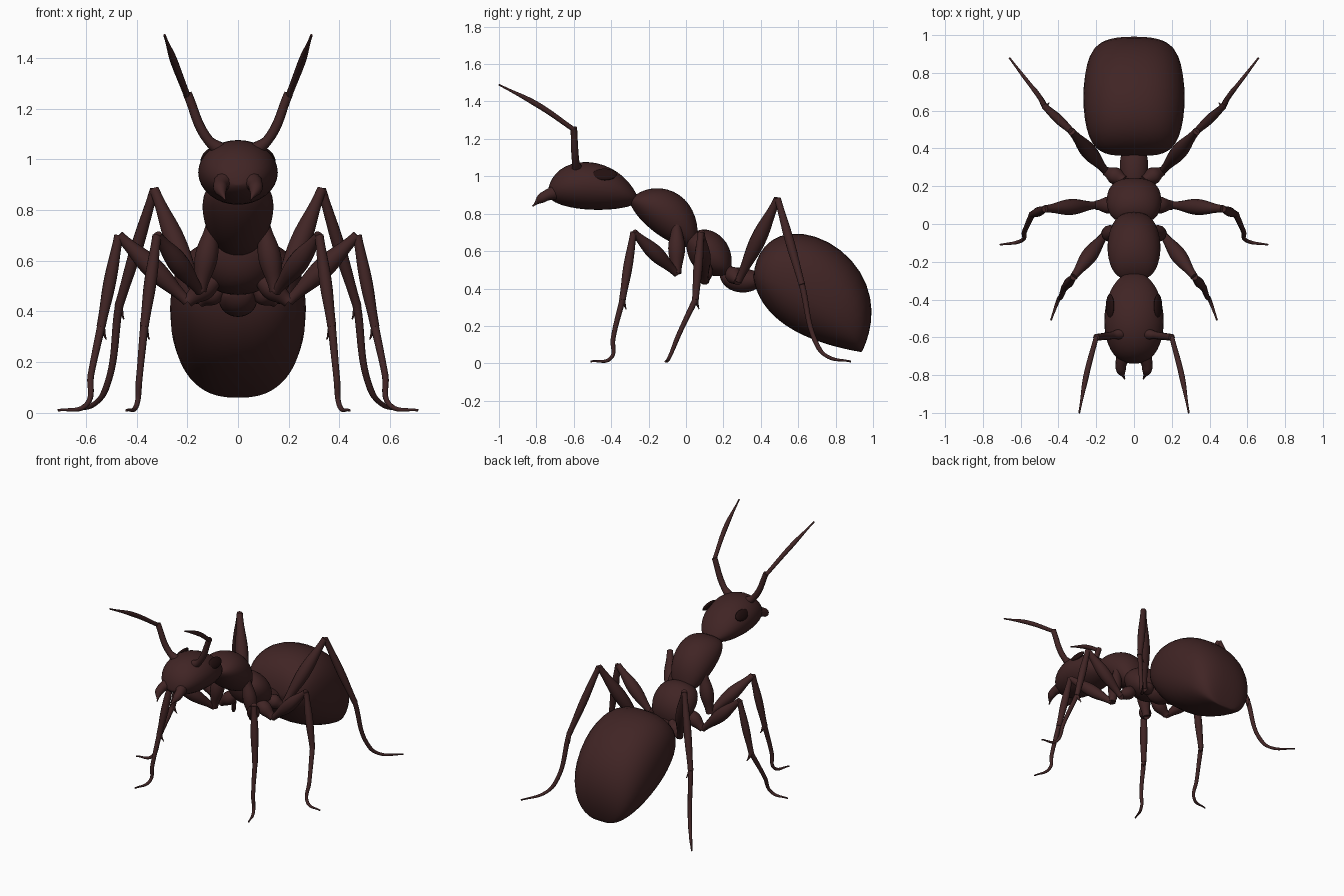
import bpy, bmesh, math
from mathutils import Vector

cube = bpy.data.objects.get("Cube")
if cube:
    bpy.data.objects.remove(cube, do_unlink=True)


def material(name, rgb):
    mat = bpy.data.materials.new(name)
    mat.use_nodes = True
    mat.diffuse_color = (*rgb, 1)
    bsdf = mat.node_tree.nodes["Principled BSDF"]
    bsdf.inputs["Base Color"].default_value = mat.diffuse_color
    return mat


BROWN = material("dark red brown", (0.052, 0.018, 0.018))
EYE_BROWN = material("blackish brown", (0.016, 0.005, 0.005))
SIDES, RINGS = 32, 24


def bezier(points, t):
    """Point on the curve with the given control points."""
    while len(points) > 1:
        points = [a.lerp(b, t) for a, b in zip(points, points[1:])]
    return points[0]


def signed_power(value, exponent):
    return math.copysign(abs(value) ** exponent, value)


def segment(name, start, end, back, belly, width, fullness, roundness=1):
    """Body segment spanned between a back curve and a belly curve (y, z)."""
    def outline(handles):
        return [Vector((0, *p)) for p in (start, *handles, end)]

    back, belly = outline(back), outline(belly)
    bm = bmesh.new()
    loops = []
    for k in range(1, RINGS):
        t = (1 - math.cos(math.pi * k / RINGS)) / 2
        top, bottom = bezier(back, t), bezier(belly, t)
        up = (top - bottom) / 2
        out = Vector((width * (4 * t * (1 - t)) ** fullness, 0, 0))
        loop = []
        for i in range(SIDES):
            a = math.tau * i / SIDES
            loop.append(bm.verts.new(
                (top + bottom) / 2
                + out * signed_power(math.cos(a), roundness)
                + up * signed_power(math.sin(a), roundness)))
        loops.append(loop)
    for a, b in zip(loops, loops[1:]):
        for i in range(SIDES):
            bm.faces.new((a[i - 1], a[i], b[i], b[i - 1]))
    bm.faces.new(loops[0])
    bm.faces.new(loops[-1])
    bmesh.ops.recalc_face_normals(bm, faces=bm.faces)
    for face in bm.faces:
        face.smooth = True
    mesh = bpy.data.meshes.new(name)
    bm.to_mesh(mesh)
    bm.free()
    mesh.materials.append(BROWN)
    bpy.context.collection.objects.link(bpy.data.objects.new(name, mesh))


def limb(name, points, radii):
    """Tapered tube through the points, made on both sides."""
    for side, sign in (("left", 1), ("right", -1)):
        curve = bpy.data.curves.new(name, "CURVE")
        curve.dimensions = "3D"
        curve.bevel_depth = 1
        curve.use_fill_caps = True
        spline = curve.splines.new("BEZIER")
        spline.radius_interpolation = "EASE"
        spline.bezier_points.add(len(points) - 1)
        for knot, (x, y, z), radius in zip(spline.bezier_points, points, radii):
            knot.co = (x * sign, y, z)
            knot.radius = radius
            knot.handle_left_type = knot.handle_right_type = "AUTO"
        curve.materials.append(BROWN)
        ob = bpy.data.objects.new(side + "_" + name, curve)
        bpy.context.collection.objects.link(ob)
        bpy.ops.object.select_all(action="DESELECT")
        ob.select_set(True)
        bpy.context.view_layer.objects.active = ob
        bpy.ops.object.convert(target="MESH")
        bpy.ops.object.shade_smooth_by_angle(angle=math.radians(60))


def bone(name, start, end, thin, thick):
    """Straight limb part that swells in the middle."""
    start, end = Vector(start), Vector(end)
    limb(name, (start, start.lerp(end, 0.5), end), (thin, thick, thin))


def leg(name, hip, elbow, knee, shin_end, *foot):
    bone(name + "_coxa", hip, elbow, 0.025, 0.045)
    bone(name + "_femur", elbow, knee, 0.02, 0.042)
    bone(name + "_shin", knee, shin_end, 0.018, 0.025)
    limb(name + "_foot", (shin_end, *foot), (0.016, 0.013, 0.01, 0.005))
    # Small spur at the end of the shin
    root = Vector(shin_end)
    tip = root + Vector((-0.02, 0.02, -0.05))
    limb(name + "_spur", (root, tip), (0.014, 0.003))


# Body from front to back
segment("head", start=(-0.74, 0.9), end=(-0.25, 0.87),
        back=((-0.73, 1.14), (-0.35, 1.14)),
        belly=((-0.7, 0.8), (-0.3, 0.8)), width=0.157, fullness=0.8)
segment("front_thorax", start=(-0.3, 0.87), end=(0.06, 0.62),
        back=((-0.2, 1), (0.1, 0.95)),
        belly=((-0.3, 0.8), (-0.1, 0.6)), width=0.14, fullness=0.6)
segment("rear_thorax", start=(0, 0.66), end=(0.23, 0.47),
        back=((0.1, 0.8), (0.3, 0.65)),
        belly=((0, 0.5), (0.1, 0.45)), width=0.145, fullness=0.5)
segment("waist", start=(0.18, 0.47), end=(0.42, 0.46),
        back=((0.2, 0.55), (0.4, 0.5)),
        belly=((0.2, 0.35), (0.4, 0.35)), width=0.075, fullness=0.5)
segment("abdomen", start=(0.36, 0.46), end=(0.94, 0.06),
        back=((0.4, 0.95), (1.2, 0.6)),
        belly=((0.4, 0.2), (0.7, 0.1)), width=0.268, fullness=0.4,
        roundness=0.85)

# Legs, from hip to toe
leg("front", (0.1, -0.05, 0.75), (0.15, -0.05, 0.48), (0.32, -0.28, 0.7),
    (0.37, -0.34, 0.34), (0.39, -0.39, 0.13), (0.4, -0.4, 0.03),
    (0.44, -0.51, 0.01))
leg("middle", (0.07, 0.1, 0.54), (0.2, 0.1, 0.44), (0.47, 0.08, 0.7),
    (0.54, 0.05, 0.34), (0.58, -0.04, 0.15), (0.6, -0.09, 0.03),
    (0.71, -0.11, 0.01))
leg("hind", (0.05, 0.23, 0.5), (0.15, 0.28, 0.44), (0.33, 0.49, 0.88),
    (0.47, 0.62, 0.42), (0.52, 0.7, 0.1), (0.56, 0.75, 0.04),
    (0.66, 0.88, 0.01))

# Antennae and mandibles
limb("antenna_base", ((0.06, -0.58, 1.03), (0.12, -0.59, 1.08),
                      (0.2, -0.6, 1.26)), (0.03, 0.02, 0.018))
limb("antenna_tip", ((0.2, -0.6, 1.25), (0.25, -0.79, 1.38),
                     (0.29, -1, 1.49)), (0.013, 0.015, 0.005))
limb("mandible", ((0.05, -0.68, 0.92), (0.07, -0.76, 0.89),
                  (0.05, -0.82, 0.84)), (0.04, 0.028, 0.004))

# Eyes
for side, sign in (("left", 1), ("right", -1)):
    bpy.ops.mesh.primitive_uv_sphere_add(
        radius=1, location=(sign * 0.127, -0.435, 1.01),
        rotation=(0, -sign * math.radians(30), 0))
    eye = bpy.context.object
    eye.name = side + "_eye"
    eye.scale = (0.015, 0.065, 0.035)
    eye.data.materials.append(EYE_BROWN)
    bpy.ops.object.shade_smooth()
